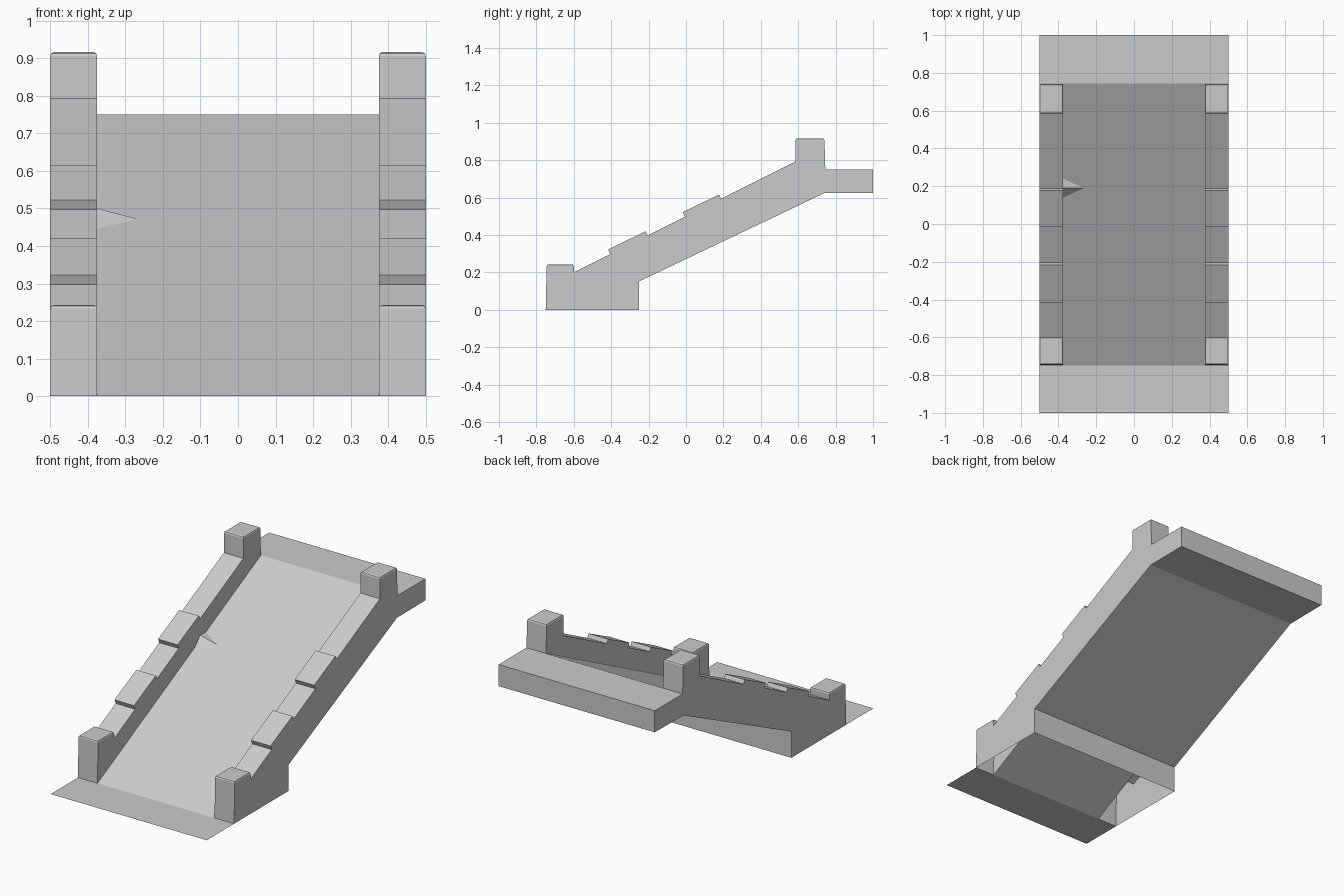
import bpy, bmesh

if "Cube" in bpy.data.objects:
    bpy.data.objects.remove(bpy.data.objects["Cube"])

BACK = 0.745      # back of upper posts / top of the ramp
IN, OUT = 0.375, 0.5


def deck_z(y):
    return 0.75 * (y + 0.75) / (BACK + 0.75)


def rail_z(y):
    return 0.5 * y + 0.5


def face(bm, pts):
    return bm.faces.new([bm.verts.new(p) for p in pts])


def strip(bm, path, x0, x1):
    for (ya, za), (yb, zb) in zip(path, path[1:]):
        face(bm, [(x0, ya, za), (x1, ya, za), (x1, yb, zb), (x0, yb, zb)])


def finish(bm, name):
    bmesh.ops.remove_doubles(bm, verts=bm.verts, dist=1e-5)
    me = bpy.data.meshes.new(name)
    bm.to_mesh(me)
    bm.free()
    ob = bpy.data.objects.new(name, me)
    bpy.context.collection.objects.link(ob)
    return ob


# side wall top profile (y, z): post, sloped rail with coping blocks, post
top = [(-0.75, 0), (-0.745, 0.243), (-0.6, 0.243), (-0.6, rail_z(-0.6))]
for a, b in ((-0.405, -0.205), (-0.006, 0.188)):
    za, zb = rail_z(a), rail_z(b)
    top += [(a, za), (a - 0.011, za + 0.025), (b - 0.011, zb + 0.022), (b, zb)]
top += [(0.585, rail_z(0.585)), (0.585, 0.916), (BACK - 0.005, 0.916), (BACK, 0.75)]

# underside profile, from the ramp top around the landing to the foot
under = [(BACK, 0.75), (1, 0.75), (1, 0.625), (0.738, 0.623), (-0.25, 0.152), (-0.25, 0)]

# hollow side walls
bm = bmesh.new()
strip(bm, top, IN, OUT)
face(bm, [(OUT, y, z) for y, z in reversed(top + under[1:])])
face(bm, [(IN, y, z) for y, z in top])
bmesh.ops.remove_doubles(bm, verts=bm.verts, dist=1e-5)
caps = [e for e in bm.edges
        if any(all(abs(v.co.z - h) < 1e-4 for v in e.verts) for h in (0.243, 0.916))]
bmesh.ops.bevel(bm, geom=caps, offset=0.01, segments=2, profile=0.5, affect='EDGES')
wall = finish(bm, "side_walls")
wall.modifiers.new("Mirror", 'MIRROR').use_axis[0] = True

# ramp deck with a small pyramid bump against the left wall
bm = bmesh.new()
lo, tip, hi = (-IN, 0.14), (-0.265, 0.19), (-IN, 0.24)
outline = [(-IN, -0.75), (IN, -0.75), (IN, BACK), (-IN, BACK), hi, tip, lo]
face(bm, [(x, y, deck_z(y)) for x, y in outline])
lo, tip, hi = [(x, y, deck_z(y)) for x, y in (lo, tip, hi)]
ridge = (-IN, 0.19, 0.5)
face(bm, [lo, tip, ridge])
face(bm, [ridge, tip, hi])
finish(bm, "ramp_deck")

# landing and underside
bm = bmesh.new()
strip(bm, under, -OUT, OUT)
finish(bm, "landing_and_underside")

# flat apron in front of the ramp
bm = bmesh.new()
strip(bm, [(-1, 0), (-0.75, 0)], -OUT, OUT)
finish(bm, "front_apron")
